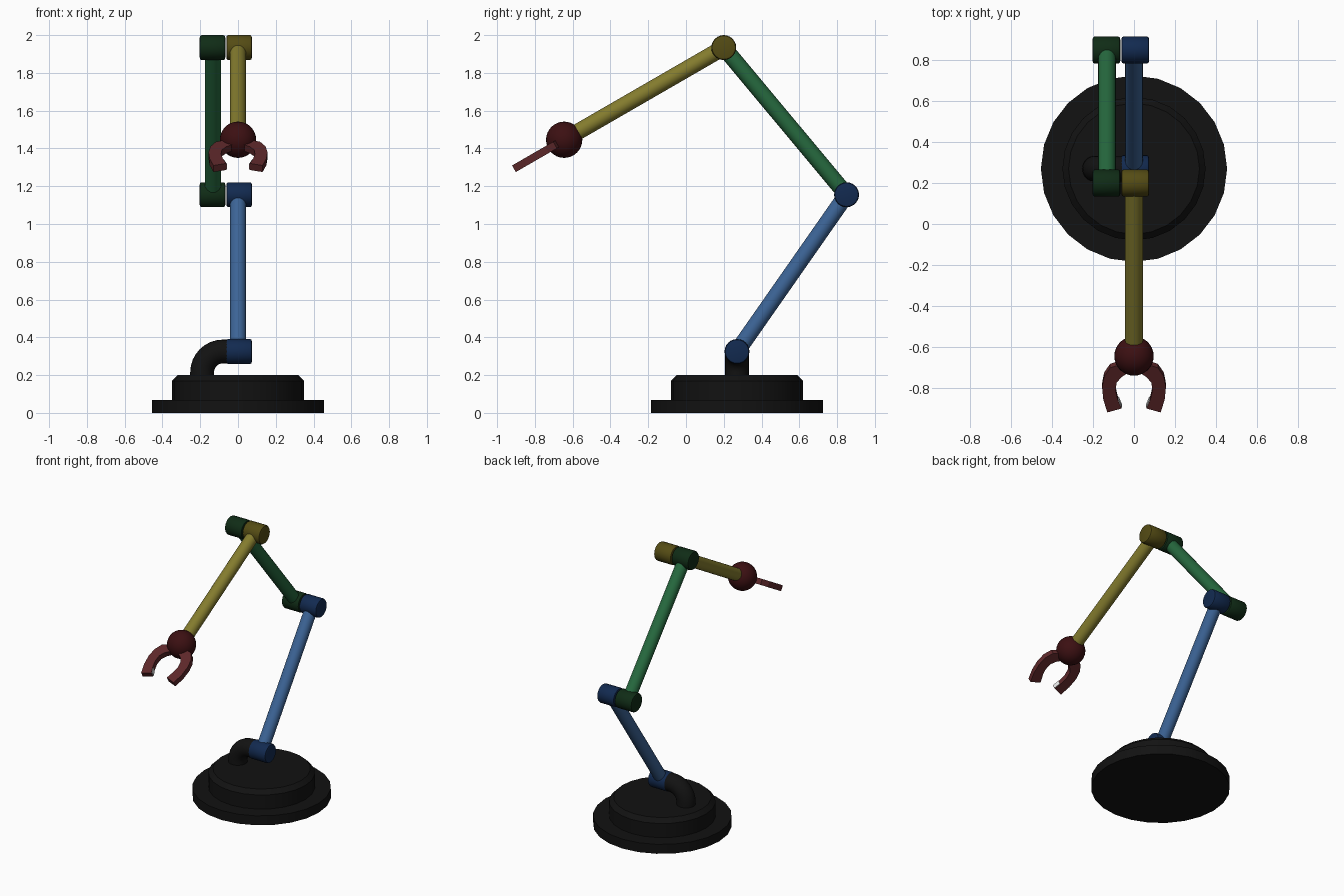
import bpy, bmesh, math
from mathutils import Vector, Matrix

if "Cube" in bpy.data.objects:
    bpy.data.objects.remove(bpy.data.objects["Cube"])


def material(name, rgb):
    m = bpy.data.materials.new(name)
    m.diffuse_color = (*rgb, 1)
    m.use_nodes = True
    m.node_tree.nodes["Principled BSDF"].inputs["Base Color"].default_value = m.diffuse_color
    return m


BLACK = material("black", (.006, .006, .006))
BLUE = material("blue", (.045, .127, .305))
DARK_BLUE = material("dark blue", (.006, .023, .08))
GREEN = material("green", (.019, .14, .048))
DARK_GREEN = material("dark green", (.005, .025, .008))
YELLOW = material("yellow", (.23, .20, .027))
DARK_YELLOW = material("dark yellow", (.09, .072, .007))
RED = material("red", (.11, .021, .023))
DARK_RED = material("dark red", (.045, .005, .006))
WHITE = material("white", (.8, .8, .8))


def finish(name, bm, mat, smooth=True):
    bmesh.ops.recalc_face_normals(bm, faces=bm.faces)
    me = bpy.data.meshes.new(name)
    bm.to_mesh(me)
    bm.free()
    me.materials.append(mat)
    ob = bpy.data.objects.new(name, me)
    bpy.context.collection.objects.link(ob)
    if smooth:
        bpy.ops.object.select_all(action='DESELECT')
        ob.select_set(True)
        bpy.context.view_layer.objects.active = ob
        bpy.ops.object.shade_smooth_by_angle(angle=math.radians(30))
    return ob


def lathe(name, start, direction, profile, mat, sides=24):
    """Revolve (radius, height) points about an axis and cap both ends."""
    bm = bmesh.new()
    rings = []
    for r, h in profile:
        rings.append([bm.verts.new((r * math.cos(a), r * math.sin(a), h))
                      for a in (math.tau * i / sides for i in range(sides))])
    for a, b in zip(rings, rings[1:]):
        for i in range(sides):
            j = (i + 1) % sides
            bm.faces.new((a[i], a[j], b[j], b[i]))
    bm.faces.new(rings[0])
    bm.faces.new(rings[-1])
    rot = Vector(direction).to_track_quat('Z', 'Y').to_matrix().to_4x4()
    bm.transform(Matrix.Translation(Vector(start)) @ rot)
    return finish(name, bm, mat)


def joint(name, x0, x1, y, z, mat):
    w = x1 - x0
    lathe(name, (x0, y, z), (1, 0, 0),
          [(.052, 0), (.062, .003), (.066, .010), (.066, w - .010),
           (.062, w - .003), (.052, w)], mat)


def rod(name, a, b, mat, r=.043):
    a, b = Vector(a), Vector(b)
    lathe(name, a, b - a, [(r, 0), (r, (b - a).length)], mat)


# Stepped round base
BY = .27
lathe("base", (0, BY, 0), (0, 0, 1),
      [(.455, 0), (.455, .068), (.35, .068), (.35, .17), (.32, .2)], BLACK)

# Elbow pipe from the base to the first joint
bm = bmesh.new()
path = [(-.19, .18, 0)]
for i in range(9):
    t = math.pi / 2 * i / 8
    path.append((-.08 - .11 * math.cos(t), .215 + .11 * math.sin(t), t))
path.append((-.05, .325, math.pi / 2))
rings = []
for x, z, t in path:
    ring = []
    for k in range(20):
        a = math.tau * k / 20
        d = .063 * math.cos(a)
        ring.append(bm.verts.new((x - d * math.cos(t), BY + .063 * math.sin(a),
                                  z + d * math.sin(t))))
    rings.append(ring)
for a, b in zip(rings, rings[1:]):
    for k in range(20):
        bm.faces.new((a[k], a[k - 1], b[k - 1], b[k]))
bm.faces.new(rings[0])
bm.faces.new(rings[-1])
finish("base_pipe", bm, BLACK)

# Arm pivots as (y, z)
SHOULDER, ELBOW, WRIST, HAND = (BY, .325), (.85, 1.155), (.2, 1.934), (-.645, 1.446)
LEFT = -.132

# Blue lower arm
joint("lower_arm_bottom_joint", -.064, .074, *SHOULDER, DARK_BLUE)
joint("lower_arm_top_joint", -.062, .074, *ELBOW, DARK_BLUE)
rod("lower_arm", (0, *SHOULDER), (0, *ELBOW), BLUE)

# Green middle arm, offset to the side
joint("middle_arm_bottom_joint", -.203, -.067, *ELBOW, DARK_GREEN)
joint("middle_arm_top_joint", -.203, -.067, *WRIST, DARK_GREEN)
rod("middle_arm", (LEFT, *ELBOW), (LEFT, *WRIST), GREEN)

# Yellow upper arm
joint("upper_arm_joint", -.062, .074, *WRIST, DARK_YELLOW)
rod("upper_arm", (0, *WRIST), (0, *HAND), YELLOW)

# Ball at the hand
bm = bmesh.new()
bmesh.ops.create_uvsphere(bm, u_segments=32, v_segments=16, radius=.096)
bm.transform(Matrix.Translation((0, *HAND)))
finish("hand_ball", bm, DARK_RED)

# Claw fingers: flat outlines in the plane that continues the upper arm
FORWARD = Vector((0, HAND[0] - WRIST[0], HAND[1] - WRIST[1])).normalized()
NORMAL = Vector((1, 0, 0)).cross(FORWARD)
FINGER = [(.05, .03), (.117, .056), (.146, .105), (.156, .165), (.150, .235),
          (.130, .307), (.062, .285), (.080, .235), (.090, .185), (.085, .14),
          (.062, .108), (.03, .085)]
PAD = [(.063, .282), (.078, .240), (.074, .239), (.059, .281)]


def plate(name, outline, side, half, mat):
    bm = bmesh.new()
    layers = []
    for s in (-half, half):
        layers.append([bm.verts.new(Vector((0, *HAND)) + Vector((side * u, 0, 0))
                                    + FORWARD * v + NORMAL * s)
                       for u, v in outline])
    a, b = layers
    bm.faces.new(a)
    bm.faces.new(b)
    for i in range(len(a)):
        bm.faces.new((a[i - 1], a[i], b[i], b[i - 1]))
    finish(name, bm, mat, smooth=False)


for label, side in (("left", -1), ("right", 1)):
    plate(label + "_finger", FINGER, side, .02, RED)
    plate(label + "_finger_pad", PAD, side, .016, WHITE)
